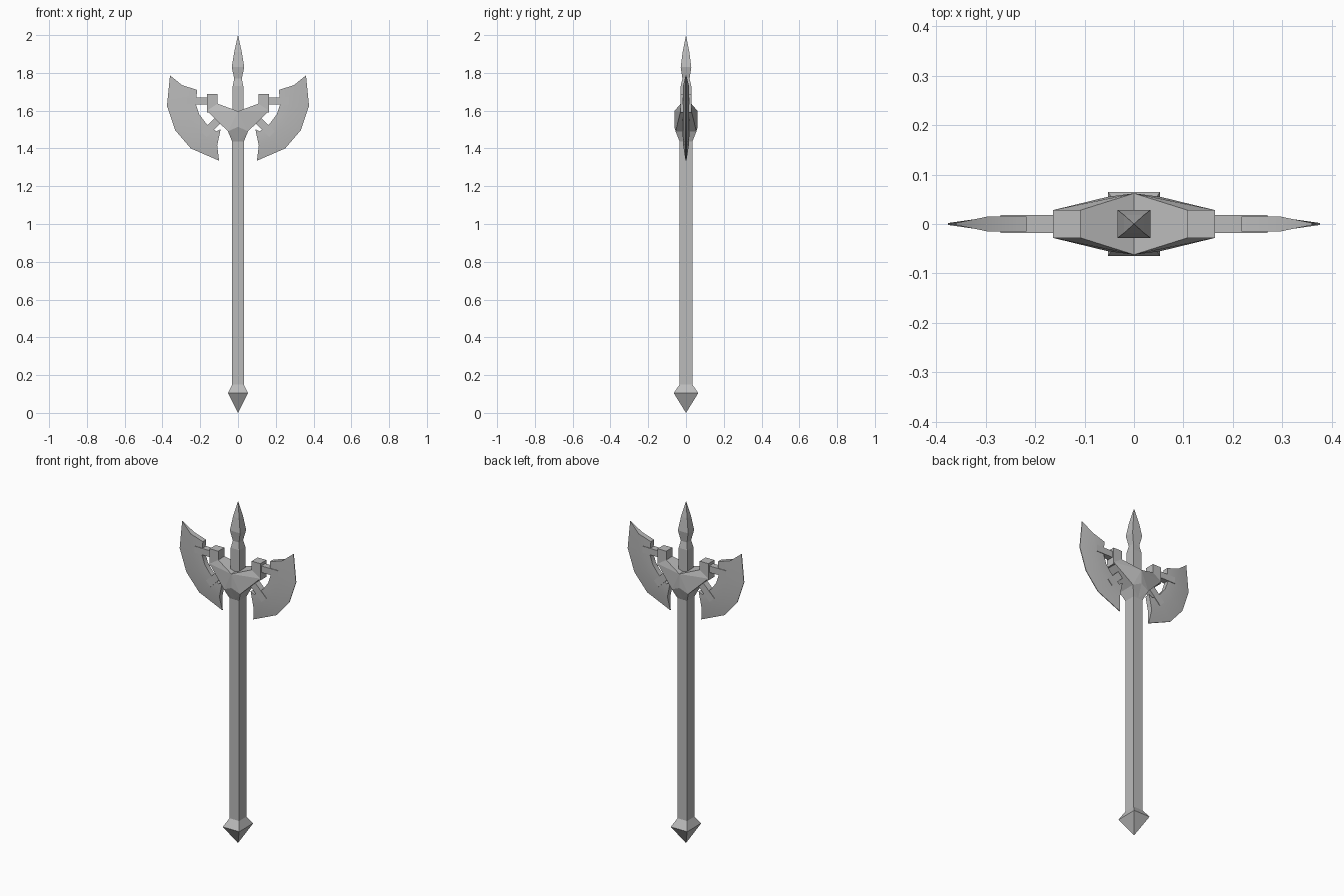
import bpy, bmesh
from math import radians
from mathutils import Vector

cube = bpy.data.objects.get("Cube")
if cube:
    bpy.data.objects.remove(cube, do_unlink=True)

grey = bpy.data.materials.new("steel grey")
grey.use_nodes = True
colour = (0.5, 0.5, 0.5, 1)
grey.diffuse_color = colour
grey.node_tree.nodes["Principled BSDF"].inputs["Base Color"].default_value = colour


def finish(name, bm, mirrored=False):
    bmesh.ops.recalc_face_normals(bm, faces=bm.faces)
    mesh = bpy.data.meshes.new(name)
    bm.to_mesh(mesh)
    bm.free()
    mesh.materials.append(grey)
    obj = bpy.data.objects.new(name, mesh)
    bpy.context.collection.objects.link(obj)
    if mirrored:
        mod = obj.modifiers.new("mirror", 'MIRROR')
        mod.use_clip = True
    return obj


def loft(name, rings):
    """Stack of rectangles (z, half x, half y); zero size makes a point."""
    bm = bmesh.new()
    loops = [[bm.verts.new((sx * hx, sy * hy, z))
              for sx, sy in ((-1, -1), (1, -1), (1, 1), (-1, 1))]
             for z, hx, hy in rings]
    for low, high in zip(loops, loops[1:]):
        for i in range(4):
            j = (i + 1) % 4
            bm.faces.new((low[i], low[j], high[j], high[i]))
    bm.faces.new(loops[0])
    bm.faces.new(loops[-1])
    bmesh.ops.remove_doubles(bm, verts=bm.verts, dist=0.0005)
    return finish(name, bm)


def hull(name, points):
    """Convex block from points (x, half y, z), mirrored in y and x."""
    bm = bmesh.new()
    verts = [bm.verts.new((x, s * y, z)) for x, y, z in points for s in (-1, 1)]
    bmesh.ops.convex_hull(bm, input=verts)
    middle = [f for f in bm.faces if all(abs(v.co.x) < 1e-5 for v in f.verts)]
    bmesh.ops.delete(bm, geom=middle, context='FACES')
    bmesh.ops.dissolve_limit(bm, angle_limit=radians(1),
                             verts=bm.verts, edges=bm.edges)
    return finish(name, bm, mirrored=True)


def bar(name, start, end, width, depth):
    """Straight bar in the xz plane between two points."""
    a, b = Vector(start), Vector(end)
    d = (b - a).normalized()
    side = Vector((-d.y, d.x)) * width / 2
    corners = (a + side, a - side, b - side, b + side)
    return hull(name, [(c.x, depth, c.y) for c in corners])


# Handle, pommel and top spike
loft("shaft", [(0.14, 0.031, 0.034), (1.5, 0.031, 0.034)])
loft("pommel", [(0, 0, 0), (0.105, 0.053, 0.065), (0.15, 0.031, 0.034)])
loft("spike", [(1.5, 0.028, 0.028), (1.73, 0.028, 0.028), (1.77, 0.02, 0.019),
               (1.83, 0.033, 0.028), (1.91, 0.02, 0.018), (2.0, 0, 0)])

# Forked collar and its lower taper
hull("collar", [(0, 0.062, 1.597), (0, 0.062, 1.515), (0.108, 0.028, 1.637),
                (0.164, 0.028, 1.6), (0.053, 0.055, 1.49)])
hull("collar_base", [(0, 0.062, 1.515), (0.053, 0.055, 1.49),
                     (0.031, 0.034, 1.437), (0, 0.034, 1.437)])

# Posts and bars holding the blades
bar("collar_post", (0.136, 1.59), (0.136, 1.688), 0.056, 0.028)
bar("upper_bar", (0.15, 1.652), (0.27, 1.652), 0.038, 0.018)
bar("lower_strut", (0.1, 1.555), (0.18, 1.475), 0.042, 0.018)

# Blades: thin cutting edge, thick ridge, thick inner outline
EDGE, BODY = 0.002, 0.015
points = dict(
    e1=(0.36, 1.787), e2=(0.376, 1.625), e3=(0.333, 1.497),
    e4=(0.25, 1.40), e5=(0.10, 1.335),
    r1=(0.285, 1.62), r2=(0.25, 1.53), r3=(0.185, 1.46),
    i1=(0.296, 1.735), i2=(0.217, 1.71), i3=(0.222, 1.63), i4=(0.205, 1.58),
    i5=(0.175, 1.54), i6=(0.15, 1.515), i7=(0.115, 1.49), i8=(0.092, 1.502),
    i9=(0.11, 1.415))
faces = ["e1 e2 r1 i1", "e2 e3 r2 r1", "e3 e4 r3 r2", "e4 e5 i9 r3",
         "i1 r1 i3 i2", "r1 r2 i4 i3", "r2 r3 i5 i4", "r3 i6 i5",
         "r3 i7 i6", "r3 i9 i7", "i9 i8 i7"]
outline = "e1 e2 e3 e4 e5 i9 i8 i7 i6 i5 i4 i3 i2 i1".split()

bm = bmesh.new()
sides = [{k: bm.verts.new((x, s * (EDGE if k[0] == "e" else BODY), z))
          for k, (x, z) in points.items()} for s in (-1, 1)]
for verts in sides:
    for names in faces:
        bm.faces.new([verts[k] for k in names.split()])
front, back = sides
for a, b in zip(outline, outline[1:] + outline[:1]):
    bm.faces.new((front[a], front[b], back[b], back[a]))
blades = finish("blades", bm, mirrored=True)
bpy.ops.object.select_all(action='DESELECT')
blades.select_set(True)
bpy.context.view_layer.objects.active = blades
bpy.ops.object.shade_smooth_by_angle(angle=radians(30))
